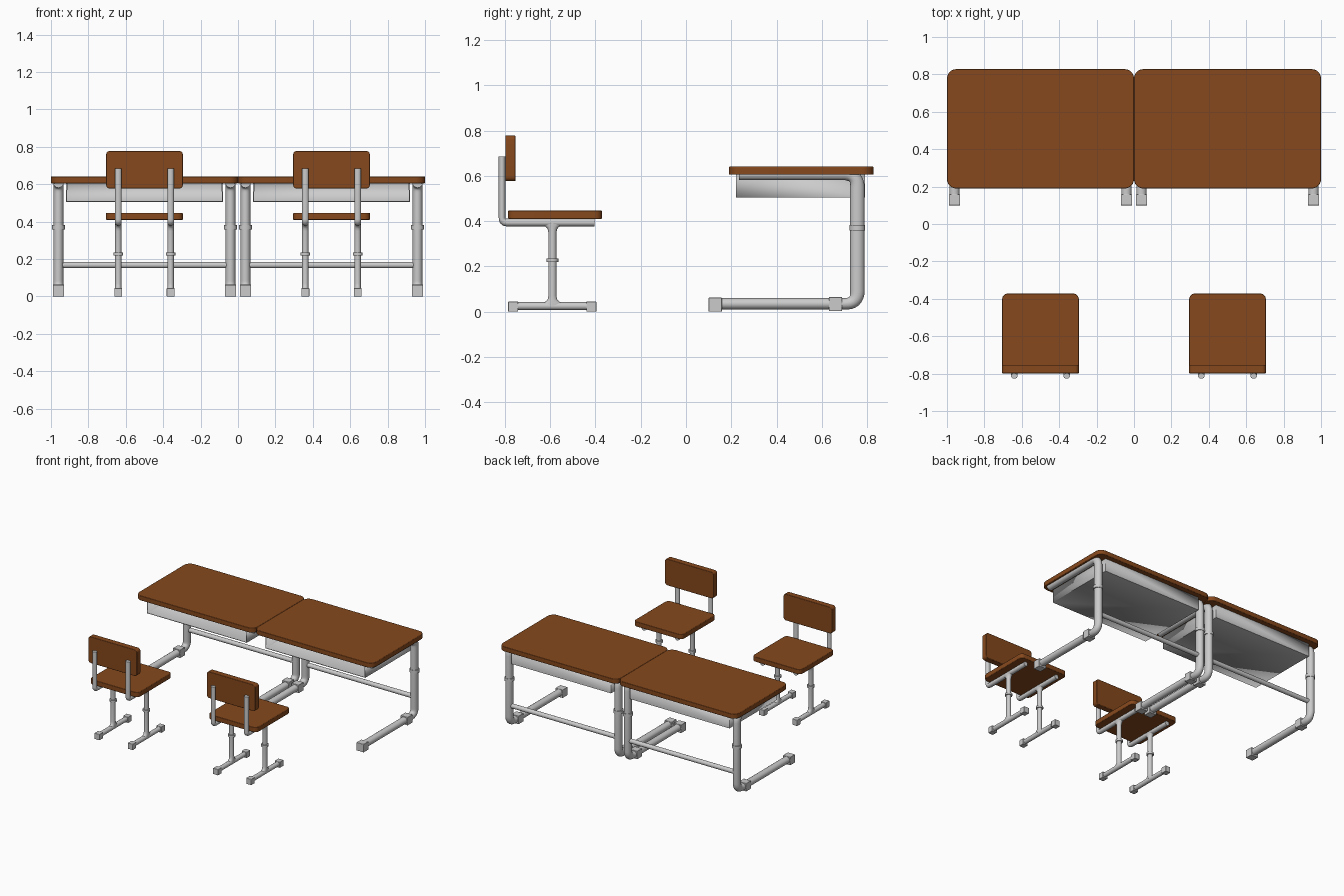
import bpy, bmesh, math
from mathutils import Vector, Matrix

if "Cube" in bpy.data.objects:
    bpy.data.objects.remove(bpy.data.objects["Cube"])

wood = bpy.data.materials.new("brown_wood")
wood.diffuse_color = (0.24, 0.066, 0.012, 1)
wood.use_nodes = True
wood.node_tree.nodes["Principled BSDF"].inputs["Base Color"].default_value = wood.diffuse_color


def finish(name, bm, mat=None, bevel=0):
    bmesh.ops.recalc_face_normals(bm, faces=bm.faces)
    me = bpy.data.meshes.new(name)
    bm.to_mesh(me)
    bm.free()
    ob = bpy.data.objects.new(name, me)
    bpy.context.collection.objects.link(ob)
    if mat:
        me.materials.append(mat)
    if bevel:
        mod = ob.modifiers.new("soft_edges", 'BEVEL')
        mod.width, mod.segments = bevel, 2
        mod.limit_method, mod.angle_limit = 'ANGLE', math.radians(40)
    bpy.ops.object.select_all(action='DESELECT')
    ob.select_set(True)
    bpy.context.view_layer.objects.active = ob
    bpy.ops.object.shade_smooth_by_angle(angle=math.radians(35))
    return ob


def box_mesh(lo, hi):
    bm = bmesh.new()
    bmesh.ops.create_cube(bm, size=1)
    lo, hi = Vector(lo), Vector(hi)
    for v in bm.verts:
        v.co = (lo + hi) / 2 + v.co * (hi - lo)
    return bm


def slab(name, lo, hi, axis, radius):
    """Board with corners rounded around one axis."""
    bm = box_mesh(lo, hi)
    edges = [e for e in bm.edges
             if abs(e.verts[0].co[axis] - e.verts[1].co[axis]) > 1e-5]
    bmesh.ops.bevel(bm, geom=edges, offset=radius, offset_type='OFFSET',
                    segments=6, profile=0.5, affect='EDGES')
    return finish(name, bm, wood, 0.003)


def cap(name, x, y, z, w, d, h):
    """Square foot cap standing on z."""
    bm = box_mesh((x - w/2, y - d/2, z), (x + w/2, y + d/2, z + h))
    return finish(name, bm, None, 0.002)


def cylinder(name, centre, r, length, axis='Z'):
    bm = bmesh.new()
    bmesh.ops.create_cone(bm, cap_ends=True, segments=20, radius1=r, radius2=r, depth=length)
    if axis == 'X':
        bm.transform(Matrix.Rotation(math.pi / 2, 4, 'Y'))
    bm.transform(Matrix.Translation(centre))
    return finish(name, bm)


def loft(name, x, rx, rings, n=16):
    """Skin elliptical rings (point, tangent, radius) lying in the plane x."""
    bm = bmesh.new()
    loops = []
    for p, t, r in rings:
        t = t.normalized()
        nrm = Vector((-t.y, t.x))
        loop = []
        for i in range(n):
            a = 2 * math.pi * i / n
            q = p + nrm * (r * math.sin(a))
            loop.append(bm.verts.new((x + rx * math.cos(a), q.x, q.y)))
        loops.append(loop)
    for a, b in zip(loops, loops[1:]):
        for i in range(n):
            j = (i + 1) % n
            bm.faces.new((a[i], a[j], b[j], b[i]))
    bm.faces.new(loops[0])
    bm.faces.new(loops[-1])
    return finish(name, bm)


def bent_tube(name, x, rx, pts, radii, fillet):
    """Tube along (y, z) points with rounded bends; one radius per segment."""
    pts = [Vector(p) for p in pts]
    dirs = [(b - a).normalized() for a, b in zip(pts, pts[1:])]
    rings = [(pts[0], dirs[0], radii[0])]
    for i in range(1, len(pts) - 1):
        a, c = pts[i] - dirs[i-1] * fillet, pts[i] + dirs[i] * fillet
        for k in range(9):
            s = k / 8
            p = a * (1-s)**2 + pts[i] * (2*s*(1-s)) + c * s**2
            t = dirs[i-1] * (1-s) + dirs[i] * s
            rings.append((p, t, radii[i-1] * (1-s) + radii[i] * s))
    rings.append((pts[-1], dirs[-1], radii[-1]))
    return loft(name, x, rx, rings)


def desk(cx):
    slab("desk_top", (cx - 0.5, 0.19, 0.605), (cx + 0.5, 0.828, 0.641), 2, 0.05)
    # open-fronted storage tray
    bm = box_mesh((cx - 0.42, 0.22, 0.505), (cx + 0.42, 0.79, 0.606))
    bm.normal_update()
    gone = [f for f in bm.faces if f.normal.z > 0.9 or f.normal.y < -0.9]
    bmesh.ops.delete(bm, geom=gone, context='FACES')
    tray = finish("desk_tray", bm)
    mod = tray.modifiers.new("sheet", 'SOLIDIFY')
    mod.thickness, mod.offset = 0.008, -1
    # side frames
    for s in (-1, 1):
        x = cx + s * 0.46
        bent_tube("desk_frame", x, 0.027,
                  [(0.11, 0.035), (0.757, 0.035), (0.757, 0.606), (0.235, 0.606)],
                  [0.025, 0.032, 0.025], 0.055)
        cap("desk_front_foot", x, 0.129, 0, 0.06, 0.058, 0.062)
        cap("desk_rear_foot", x, 0.66, 0.003, 0.06, 0.058, 0.062)
        cylinder("desk_leg_collar", (x, 0.757, 0.37), 0.0345, 0.024)
    cylinder("desk_crossbar", (cx, 0.757, 0.168), 0.017, 0.9, 'X')


def chair(cx):
    slab("chair_seat", (cx - 0.205, -0.785, 0.41), (cx + 0.205, -0.372, 0.447), 2, 0.03)
    slab("chair_backrest", (cx - 0.205, -0.798, 0.577), (cx + 0.205, -0.753, 0.778), 1, 0.02)
    for s in (-1, 1):
        x = cx + s * 0.14
        # back post running into the seat rail
        bent_tube("chair_back_post", x, 0.018,
                  [(-0.405, 0.394), (-0.8125, 0.394), (-0.8125, 0.685)],
                  [0.017, 0.0145], 0.022)
        # leg flared at both joints
        flare = [(0.028, 0.045), (0.041, 0.038), (0.046, 0.028), (0.055, 0.021), (0.07, 0.018)]
        prof = flare + [(0.42 - z, r) for z, r in reversed(flare)]
        loft("chair_leg", x, 0.0175,
             [(Vector((-0.59, z)), Vector((0, 1)), r) for z, r in prof])
        cylinder("chair_leg_collar", (x, -0.59, 0.228), 0.026, 0.016)
        bent_tube("chair_foot_bar", x, 0.0175, [(-0.77, 0.025), (-0.41, 0.025)], [0.0175], 0)
        for y in (-0.763, -0.418):
            cap("chair_foot_cap", x, y, 0, 0.042, 0.044, 0.045)


for cx in (-0.5, 0.5):
    desk(cx)
    chair(cx)
